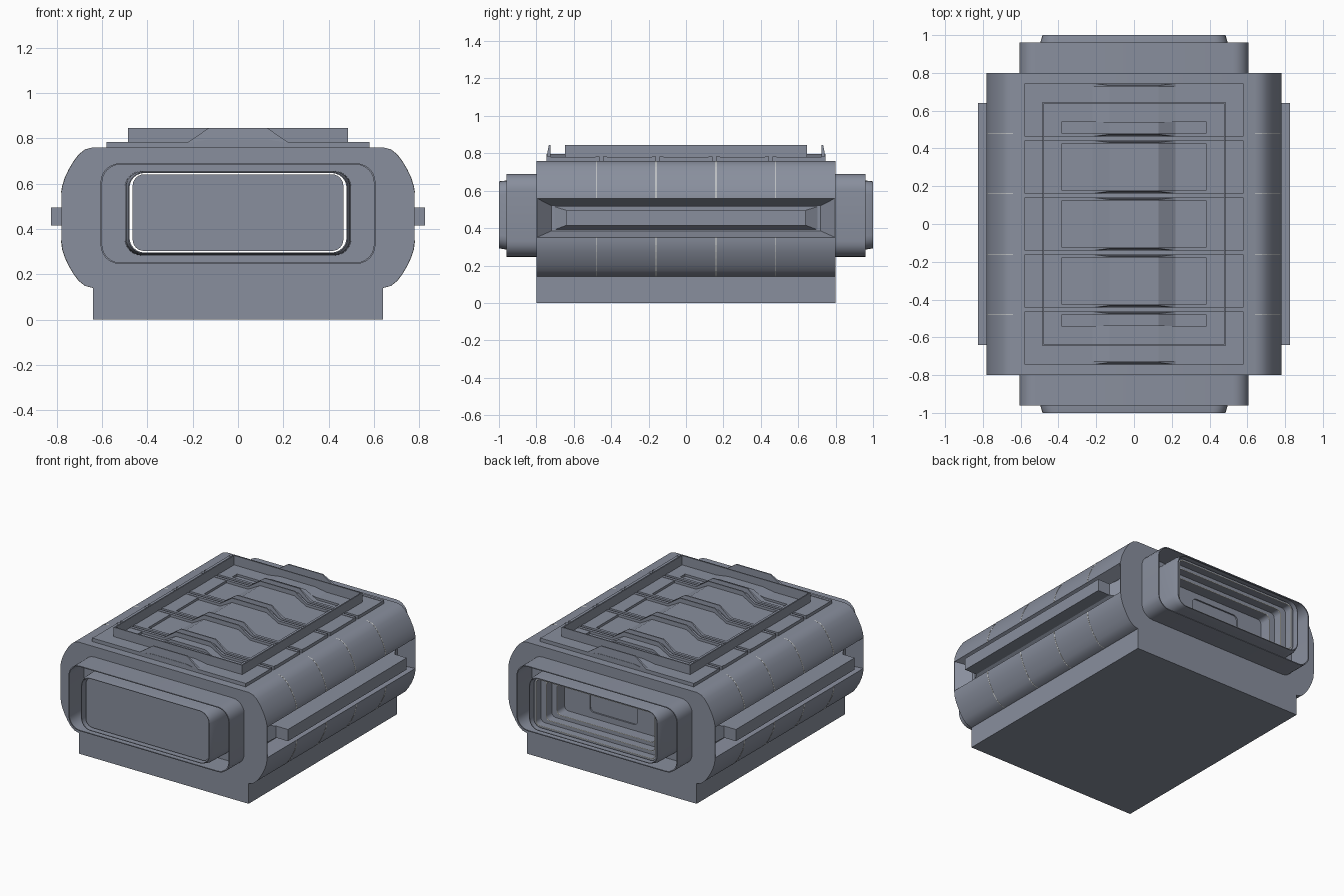
import bpy, bmesh
from math import sin, cos, pi, radians

if "Cube" in bpy.data.objects:
    bpy.data.objects.remove(bpy.data.objects["Cube"])


def material(name, rgb):
    m = bpy.data.materials.new(name)
    m.diffuse_color = (*rgb, 1)
    m.use_nodes = True
    m.node_tree.nodes["Principled BSDF"].inputs["Base Color"].default_value = m.diffuse_color
    return m


SLATE = material("slate", (.25, .275, .34))
PALE = material("pale_strip", (.85, .85, .78))


def loft(name, loops, ring=False, mat=SLATE):
    """Skin a series of equal loops; capped, or closed on itself when ring."""
    bm = bmesh.new()
    rows = [[bm.verts.new(p) for p in lp] for lp in loops]
    pairs = list(zip(rows, rows[1:])) + ([(rows[-1], rows[0])] if ring else [])
    n = len(rows[0])
    for a, b in pairs:
        for i in range(n):
            j = (i + 1) % n
            bm.faces.new((a[i], a[j], b[j], b[i]))
    if not ring:
        bm.faces.new(rows[0])
        bm.faces.new(rows[-1])
    bmesh.ops.recalc_face_normals(bm, faces=bm.faces)
    me = bpy.data.meshes.new(name)
    bm.to_mesh(me)
    bm.free()
    me.materials.append(mat)
    ob = bpy.data.objects.new(name, me)
    bpy.context.collection.objects.link(ob)
    return ob


def prism(name, pts, y0, y1, mat=SLATE):
    return loft(name, [[(x, y, z) for x, z in pts] for y in (y0, y1)], mat=mat)


def rounded(hx, z0, z1, r, y, n=6):
    """Rounded rectangle loop in the xz plane."""
    out = []
    for k, (sx, cz) in enumerate([(1, z1 - r), (-1, z1 - r), (-1, z0 + r), (1, z0 + r)]):
        for i in range(n + 1):
            a = pi / 2 * (k + i / n)
            out.append((sx * (hx - r) + r * cos(a), y, cz + r * sin(a)))
    return out


def side_rect(x, hy, z0, z1):
    return [(x, -hy, z0), (x, hy, z0), (x, hy, z1), (x, -hy, z1)]


def select(ob):
    bpy.ops.object.select_all(action='DESELECT')
    ob.select_set(True)
    bpy.context.view_layer.objects.active = ob


def cut(ob, cutter):
    m = ob.modifiers.new("cut", 'BOOLEAN')
    m.operation, m.solver, m.object = 'DIFFERENCE', 'EXACT', cutter
    select(ob)
    bpy.ops.object.modifier_apply(modifier=m.name)
    bpy.data.objects.remove(cutter)


def smooth(ob):
    select(ob)
    bpy.ops.object.shade_smooth_by_angle(angle=radians(30))


# main housing: plinth plus rounded sides in one profile
upper = [(.78, .56), (.775, .59), (.763, .627), (.746, .663), (.726, .697),
         (.703, .728), (.675, .751), (.64, .76)]
lower = [(x, .90 - z if z < .76 else .14) for x, z in reversed(upper)]
lower[-1] = (.78, .35)
half = [(.64, 0)] + lower + upper
body = prism("housing", half + [(-x, z) for x, z in reversed(half)], -.8, .8)

# through tunnel and side channels
cut(body, loft("tunnel_cutter", [rounded(.49, .29, .652, .065, y) for y in (-.9, .9)]))
for s in (-1, 1):
    cut(body, loft("channel_cutter", [side_rect(s * .782, .798, .35, .56),
                                      side_rect(s * .70, .72, .385, .52)]))
smooth(body)

# pale seam strips across the curved sides
for s in (-1, 1):
    for part, arc in (("upper", upper), ("lower", lower)):
        outer = [(s * (x + .0015), z) for x, z in arc]
        inner = [(s * (x - .01), z) for x, z in reversed(arc)]
        for i, y in enumerate((-.48, -.16, .16, .48)):
            prism(f"seam_{part}_{s}_{i}", outer + inner, y - .002, y + .002, PALE)

# side rails with tapered feet
for s, side in ((-1, "left"), (1, "right")):
    loft(side + "_rail", [side_rect(s * .69, .72, .385, .52), side_rect(s * .735, .64, .415, .495),
                          side_rect(s * .825, .64, .415, .495)])

# thin shrouds with a tapered tube standing inside each one
for s, side in ((-1, "front"), (1, "back")):
    smooth(loft(side + "_shroud", [
        rounded(.607, .246, .69, .085, s * .79), rounded(.607, .246, .69, .085, s * .96),
        rounded(.60, .252, .684, .08, s * .96), rounded(.60, .252, .684, .08, s * .79)], ring=True))
    smooth(loft(side + "_tube", [
        rounded(.50, .283, .656, .075, s * .79), rounded(.495, .286, .654, .072, s * .965),
        rounded(.484, .292, .65, .07, s * 1.0), rounded(.479, .296, .647, .066, s * 1.0),
        rounded(.479, .296, .647, .066, s * .79)], ring=True))

# inner core: flat front, stepped recess at the back with pale step edges
loops = [rounded(.465, .303, .641, .05, y) for y in (-.975, .975)]
for i, (hx, inset, y0, y1) in enumerate(((.45, .012, .975, .92), (.41, .035, .92, .86),
                                         (.37, .06, .86, .78), (.18, .10, .78, .77))):
    loops += [rounded(hx, .303 + inset, .641 - inset, .03, y) for y in (y0, y1)]
    if i < 3:
        def edge(d, y):
            return rounded(hx + d, .303 + inset - d, .641 - inset + d, .03, y)
        loft(f"step_edge_{i}", [edge(.002, y0 - .003), edge(.002, y0 + .001),
                                edge(-.001, y0 + .001), edge(-.001, y0 - .003)], True, PALE)
smooth(loft("inner_core", loops))


# top deck: humped panels with a rib at both ends
def hump(low, high, edge=None):
    side = [(.58, .75), (.58, edge or low), (.385, edge or low), (.384, low),
            (.22, low), (.13, high)]
    return side + [(-x, z) for x, z in reversed(side)]


POCKET = hump(.766, .815, .781)
for i, (y0, y1) in enumerate([(-.745, -.463), (-.443, -.161), (-.141, .141), (.161, .443), (.463, .745)]):
    a, b = (-.54 if i == 0 else y0), (.54 if i == 4 else y1)
    prism(f"deck_panel_{i}", POCKET, a, b)
    if i in (0, 4):
        # plain outer part of the end panels
        prism(f"deck_end_{i}", hump(.781, .795), *((y0, a) if i == 0 else (b, y1)))
    for e, y, d in (("front", y0, 1), ("back", y1, -1)):
        # rib crest leans inward from the panel edge
        loft(f"deck_rib_{i}_{e}", [
            [(x, y + d * (.012 if z > .8 else 0), z) for x, z in hump(.784, .845)],
            [(x, y + d * .02, z) for x, z in hump(.784, .845)]])


# raised rim around the deck
def rect(hx, hy, z):
    return [(-hx, -hy, z), (hx, -hy, z), (hx, hy, z), (-hx, hy, z)]


loft("deck_rim", [rect(.485, .647, .76), rect(.485, .647, .845),
                  rect(.477, .639, .845), rect(.477, .639, .76)], ring=True)
